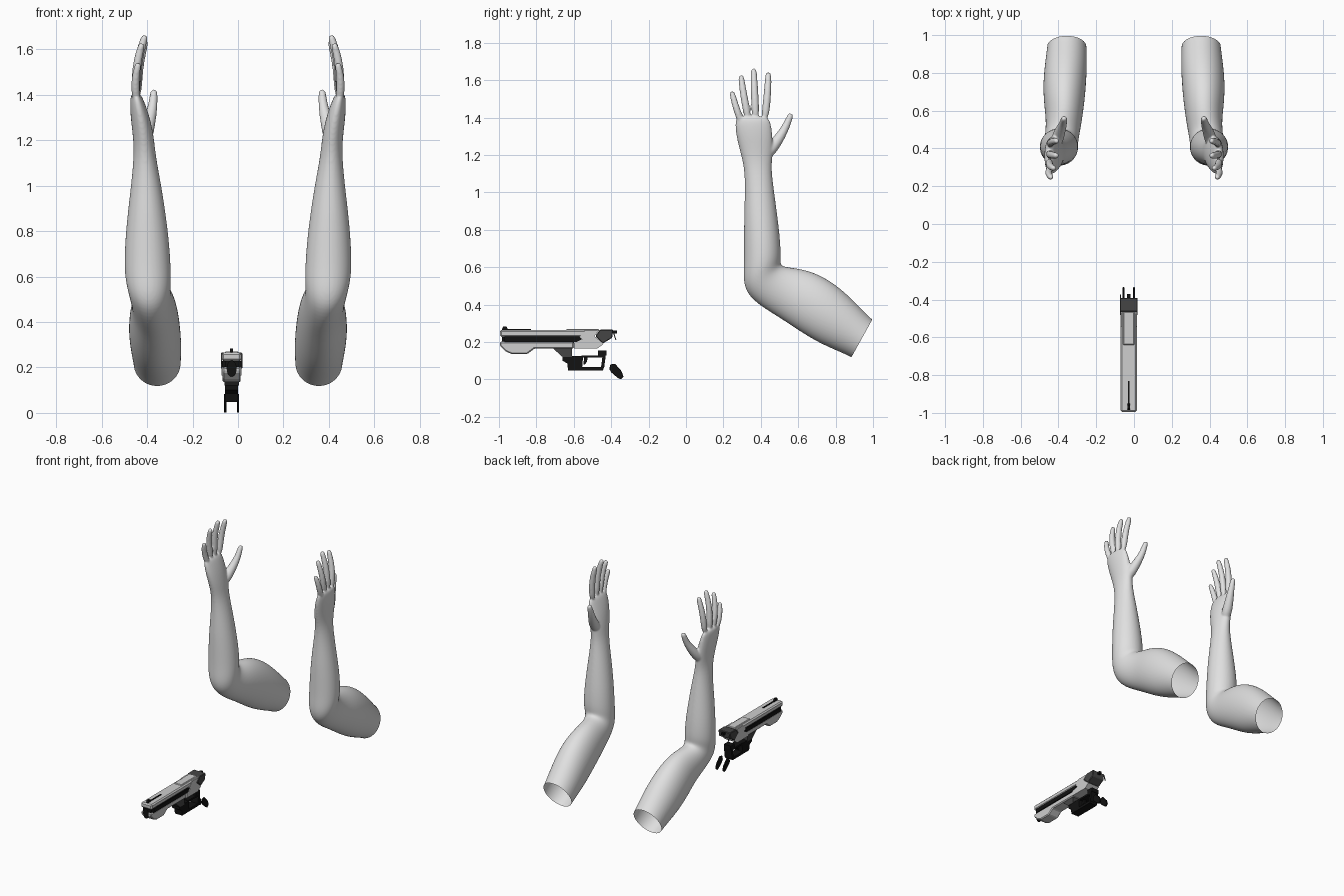
import bpy, bmesh
from math import sin, cos, pi
from mathutils import Vector, Matrix

if "Cube" in bpy.data.objects:
    bpy.data.objects.remove(bpy.data.objects["Cube"])


def material(name, value):
    m = bpy.data.materials.new(name)
    m.use_nodes = True
    color = (value, value, value, 1)
    m.diffuse_color = color
    m.node_tree.nodes["Principled BSDF"].inputs["Base Color"].default_value = color
    return m


SKIN = material("pale_grey_skin", 0.75)
LIGHT = material("light_grey_shell", 0.62)
DARK = material("dark_grey_metal", 0.06)
BLACK = material("black_polymer", 0.006)


def add_object(name, bm, mat):
    bmesh.ops.recalc_face_normals(bm, faces=bm.faces)
    mesh = bpy.data.meshes.new(name)
    bm.to_mesh(mesh)
    bm.free()
    mesh.materials.append(mat)
    ob = bpy.data.objects.new(name, mesh)
    bpy.context.collection.objects.link(ob)
    return ob


# ---------- arms ----------
def loft(bm, rings, sides=16):
    """Skin a closed tube over rings given as (centre, axis_u, axis_v)."""
    loops = []
    for c, u, v in rings:
        angles = [2 * pi * i / sides for i in range(sides)]
        loops.append([bm.verts.new(c + u * cos(a) + v * sin(a)) for a in angles])
    for a, b in zip(loops, loops[1:]):
        for i in range(sides):
            j = (i + 1) % sides
            bm.faces.new((a[i], a[j], b[j], b[i]))
    bm.faces.new(loops[0][::-1])
    bm.faces.new(loops[-1])


def finger(bm, points, radii):
    pts = [Vector(p) for p in points]
    end = (pts[-1] - pts[-2]).normalized()
    pts.append(pts[-1] + end * radii[-1] * 0.7)
    radii = list(radii) + [radii[-1] * 0.6]
    rings = []
    for i, (p, r) in enumerate(zip(pts, radii)):
        t = (pts[min(i + 1, len(pts) - 1)] - pts[max(i - 1, 0)]).normalized()
        u = t.cross(Vector((1, 0, 0))).normalized()
        rings.append((p, u * r, t.cross(u) * r))
    loft(bm, rings, 12)


# outer y, outer z, inner y, inner z, centre x, half width: shoulder to knuckles
SECTIONS = [
    (.96, .07, 1.07, .26, .355, .10), (.885, .12, .995, .318, .355, .104),
    (.80, .155, .90, .42, .36, .112), (.70, .20, .80, .51, .367, .115),
    (.60, .262, .70, .568, .37, .109), (.50, .33, .61, .593, .37, .096),
    (.40, .39, .54, .60, .38, .09), (.325, .455, .505, .61, .39, .092),
    (.305, .53, .505, .635, .395, .10), (.31, .62, .508, .67, .398, .103),
    (.31, .75, .502, .77, .40, .097), (.31, .88, .487, .89, .402, .083),
    (.315, 1.0, .472, 1.0, .404, .067), (.313, 1.13, .455, 1.13, .41, .048),
    (.288, 1.22, .465, 1.2, .415, .046), (.266, 1.31, .465, 1.29, .43, .043),
    (.26, 1.38, .455, 1.37, .445, .031), (.275, 1.41, .44, 1.41, .45, .018),
]
FINGERS = [
    ((.445, .30, 1.36), (.455, .265, 1.46), (.44, .247, 1.53), .019),
    ((.448, .335, 1.38), (.45, .308, 1.52), (.425, .295, 1.615), .02),
    ((.447, .374, 1.38), (.445, .366, 1.54), (.412, .362, 1.65), .021),
    ((.444, .42, 1.38), (.44, .436, 1.52), (.41, .44, 1.63), .021),
]

bm = bmesh.new()
rings = []
for yo, zo, yi, zi, x, w in SECTIONS:
    outer, inner = Vector((x, yo, zo)), Vector((x, yi, zi))
    rings.append(((outer + inner) / 2, (inner - outer) / 2, Vector((w, 0, 0))))
loft(bm, rings, 24)
for base, mid, tip, r in FINGERS:
    finger(bm, (base, mid, tip), (r * 1.1, r, r * 0.85))
# thumb
finger(bm, ((.415, .42, 1.19), (.395, .485, 1.27), (.375, .53, 1.34), (.37, .558, 1.41)),
       (.038, .032, .022, .018))
left_arm = add_object("left_arm", bm, SKIN)

# fuse the lofts into one soft skin
left_arm.modifiers.new("subdivide", 'SUBSURF').levels = 2
fuse = left_arm.modifiers.new("fuse", 'REMESH')
fuse.mode = 'VOXEL'
fuse.voxel_size = 0.006
soften = left_arm.modifiers.new("soften", 'SMOOTH')
soften.factor = 0.5
soften.iterations = 6
bpy.context.view_layer.update()
graph = bpy.context.evaluated_depsgraph_get()
skin = bpy.data.meshes.new_from_object(left_arm.evaluated_get(graph))
left_arm.modifiers.clear()

# cut the shoulder end open
bm = bmesh.new()
bm.from_mesh(skin)
cut = Vector((0, .875, -.485))
bmesh.ops.bisect_plane(bm, geom=bm.verts[:] + bm.edges[:] + bm.faces[:],
                       plane_co=(0, .94, .219), plane_no=cut, clear_outer=True)
for f in bm.faces:
    f.smooth = True
bm.to_mesh(skin)
left_arm.data = skin
bmesh.ops.transform(bm, matrix=Matrix.Scale(-1, 4, (1, 0, 0)), verts=bm.verts)
bmesh.ops.reverse_faces(bm, faces=bm.faces)
right_skin = skin.copy()
bm.to_mesh(right_skin)
bm.free()
bpy.context.collection.objects.link(bpy.data.objects.new("right_arm", right_skin))

# ---------- blaster ----------
CX = -0.028


def plate(name, profile, half, mat, x=CX, bevel=0.0):
    """Extrude a (y, z) side profile across x."""
    bm = bmesh.new()
    face = bm.faces.new([bm.verts.new((x - half, y, z)) for y, z in profile])
    ext = bmesh.ops.extrude_face_region(bm, geom=[face])
    moved = [g for g in ext["geom"] if isinstance(g, bmesh.types.BMVert)]
    bmesh.ops.translate(bm, vec=(2 * half, 0, 0), verts=moved)
    ob = add_object(name, bm, mat)
    if bevel:
        mod = ob.modifiers.new("bevel", 'BEVEL')
        mod.width = bevel
        mod.segments = 1
    return ob


def box(name, y0, y1, z0, z1, half, mat, x=CX, bevel=0.0):
    return plate(name, [(y0, z0), (y1, z0), (y1, z1), (y0, z1)], half, mat, x, bevel)


# shell: top slide, core and lower shroud
plate("top_slide", [(-.995, .228), (-.52, .228), (-.46, .265), (-.995, .265)],
      .043, LIGHT, bevel=.008)
box("slide_rear_cover", -.64, -.465, .258, .27, .03, LIGHT, bevel=.004)
box("side_channel", -.97, -.56, .195, .235, .037, BLACK)
plate("lower_shroud", [(-.995, .202), (-.995, .18), (-.965, .15), (-.93, .135),
                       (-.85, .135), (-.81, .165), (-.6, .165), (-.6, .202)],
      .04, LIGHT, bevel=.006)
plate("rear_shell", [(-.60, .165), (-.475, .165), (-.44, .19), (-.49, .232),
                     (-.465, .262), (-.54, .262), (-.57, .228), (-.555, .215),
                     (-.585, .20), (-.60, .20)], .044, LIGHT)
for side in (-1, 1):
    plate("side_stripe", [(-.97, .2), (-.585, .2), (-.56, .228), (-.97, .228)],
          .004, BLACK, CX + side * .039)

# muzzle
box("muzzle_block", -.985, -.9, .17, .232, .03, BLACK)
bm = bmesh.new()
bmesh.ops.create_circle(bm, cap_ends=True, segments=16, radius=1)
bmesh.ops.transform(bm, verts=bm.verts, matrix=Matrix.Translation((CX, -.9975, .195))
                    @ Matrix.Diagonal((.022, 1, .036, 1)) @ Matrix.Rotation(pi / 2, 4, 'X'))
add_object("muzzle_opening", bm, BLACK)

# rear housing and sights
plate("rear_housing", [(-.485, .232), (-.445, .192), (-.395, .222), (-.39, .266), (-.46, .266)],
      .047, DARK, bevel=.004)
box("rear_sight", -.395, -.37, .245, .262, .009, BLACK)
box("sight_rail", -.985, -.83, .265, .27, .004, BLACK)
plate("front_sight", [(-.985, .265), (-.95, .265), (-.96, .283), (-.978, .283)], .007, BLACK)
plate("hammer_wire", [(-.395, .262), (-.388, .262), (-.372, .21), (-.377, .21)],
      .002, DARK, -.071)

# frame, trigger and guard
plate("frame_bridge", [(-.71, .165), (-.61, .165), (-.61, .12), (-.66, .12)], .032, DARK)
plate("guard_front", [(-.66, .125), (-.55, .125), (-.555, .065), (-.55, .048),
                      (-.63, .048), (-.635, .085), (-.66, .1)], .029, BLACK)
box("guard_top", -.56, -.44, .116, .128, .027, BLACK)
plate("guard_bottom", [(-.56, .048), (-.445, .048), (-.437, .066), (-.56, .066)], .029, BLACK)
plate("guard_rear", [(-.455, .06), (-.438, .06), (-.428, .135), (-.445, .135)], .029, BLACK)
box("frame_latch", -.47, -.425, .128, .155, .027, BLACK)
plate("trigger", [(-.545, .12), (-.525, .12), (-.53, .095), (-.54, .08), (-.548, .08)],
      .008, BLACK)

# grip side panels
for side in (-1, 1):
    plate("grip_panel", [(-.41, .055), (-.405, .08), (-.38, .084), (-.345, .045),
                         (-.334, .015), (-.35, 0), (-.365, .008), (-.40, .038)],
          .005, BLACK, CX + side * .028, bevel=.002)
